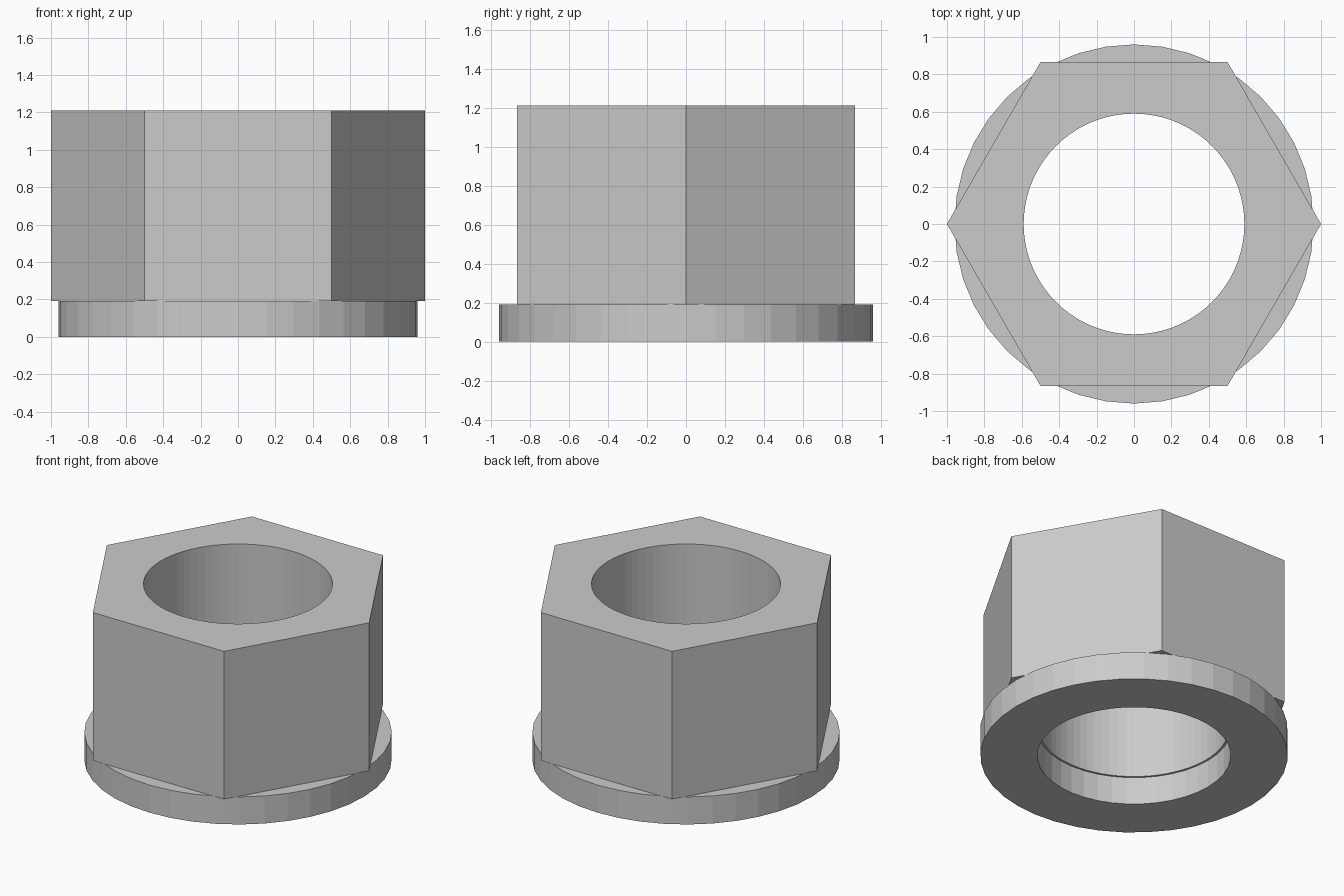
import bpy, bmesh, math

if "Cube" in bpy.data.objects:
    bpy.data.objects.remove(bpy.data.objects["Cube"])

steel = bpy.data.materials.new("steel grey")
steel.diffuse_color = (0.6, 0.6, 0.6, 1)
steel.use_nodes = True
steel.node_tree.nodes["Principled BSDF"].inputs["Base Color"].default_value = steel.diffuse_color


def ring_points(radius, count):
    return [(radius * math.cos(2 * math.pi * i / count),
             radius * math.sin(2 * math.pi * i / count)) for i in range(count)]


def bored_prism(name, outer_r, outer_n, hole_r, hole_n, z0, z1):
    """Prism with a round bore; hole_n is a multiple of outer_n."""
    bm = bmesh.new()
    outer, inner = ring_points(outer_r, outer_n), ring_points(hole_r, hole_n)
    ob, ot = ([bm.verts.new((x, y, z)) for x, y in outer] for z in (z0, z1))
    ib, it = ([bm.verts.new((x, y, z)) for x, y in inner] for z in (z0, z1))
    step = hole_n // outer_n
    # side walls and the flat end faces, one sector per outer side
    for i in range(outer_n):
        j = (i + 1) % outer_n
        arc = [(i * step + k) % hole_n for k in range(step + 1)]
        bm.faces.new((ob[i], ob[j], ot[j], ot[i]))
        bm.faces.new([ot[i], ot[j]] + [it[k] for k in reversed(arc)])
        bm.faces.new([ob[j], ob[i]] + [ib[k] for k in arc])
    # bore wall
    for i in range(hole_n):
        j = (i + 1) % hole_n
        bm.faces.new((ib[j], ib[i], it[i], it[j]))
    # concave sectors are split into clean triangles
    bmesh.ops.triangulate(bm, faces=[f for f in bm.faces if len(f.verts) > 4])
    mesh = bpy.data.meshes.new(name)
    bm.to_mesh(mesh)
    bm.free()
    mesh.materials.append(steel)
    obj = bpy.data.objects.new(name, mesh)
    bpy.context.collection.objects.link(obj)
    return obj


# Hexagonal body with a finely faceted bore
bored_prism("hex_nut", 1.0, 6, 0.59, 72, 0.19, 1.21)
# Round washer underneath, with a slightly wider hole
bored_prism("washer", 0.96, 40, 0.605, 40, 0.0, 0.19)
